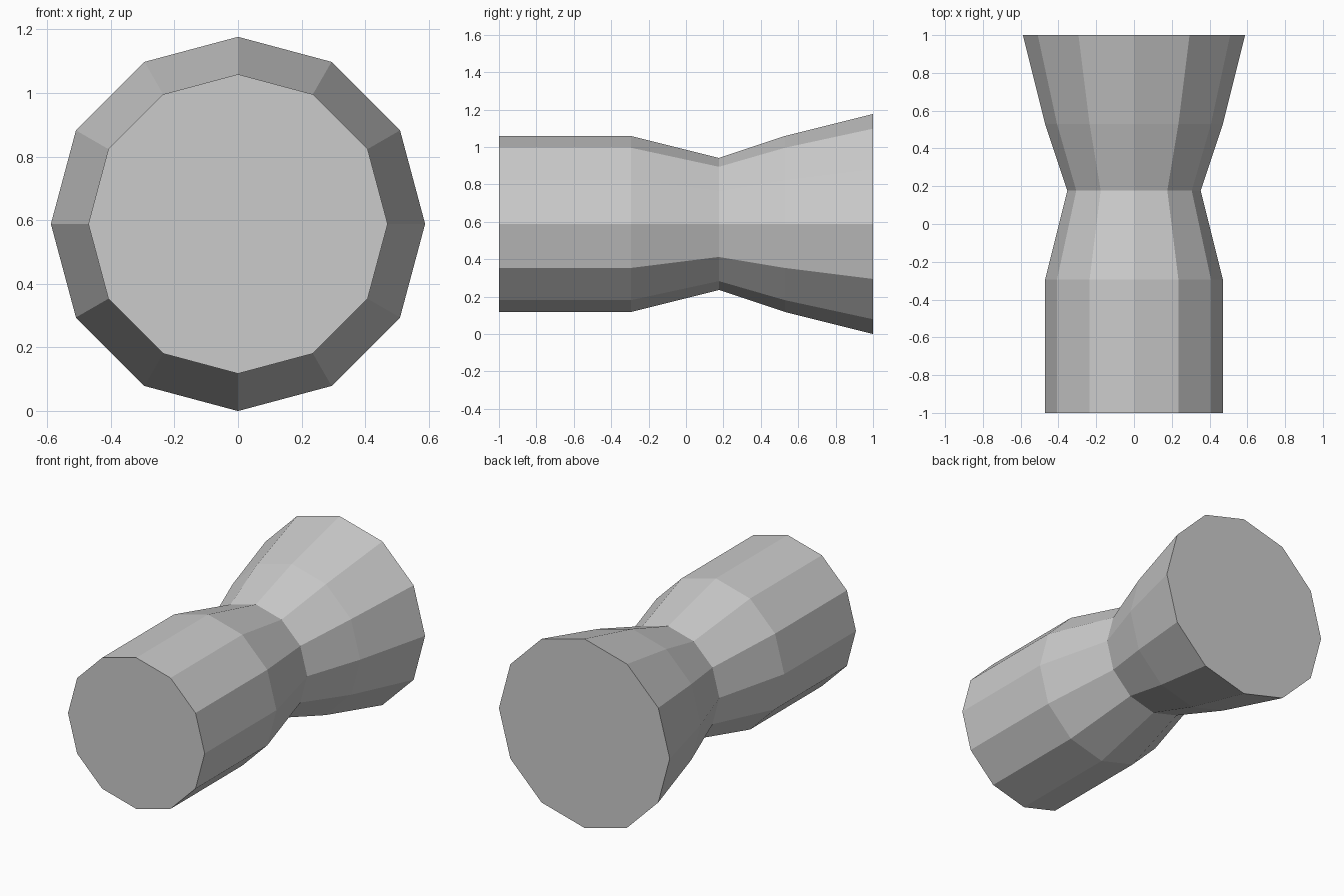
import bpy, bmesh
from math import sin, cos, tau

if "Cube" in bpy.data.objects:
    bpy.data.objects.remove(bpy.data.objects["Cube"])

SIDES = 12
U = 2 / 17                      # model is 17 modules long
# (distance from front, radius) in modules
PROFILE = [(0, 4), (6, 4), (10, 3), (13, 4), (17, 5)]
AXIS_Z = 5 * U

bm = bmesh.new()

# Rings of the turned body along y, a corner pointing straight up
rings = []
for d, r in PROFILE:
    rings.append([bm.verts.new((r * U * sin(tau * i / SIDES), d * U - 1,
                                AXIS_Z + r * U * cos(tau * i / SIDES)))
                  for i in range(SIDES)])

# Side walls
for a, b in zip(rings, rings[1:]):
    for i in range(SIDES):
        j = (i + 1) % SIDES
        bm.faces.new((a[i], a[j], b[j], b[i]))

# End caps
bm.faces.new(rings[0])
bm.faces.new(rings[-1])
bmesh.ops.recalc_face_normals(bm, faces=bm.faces)

mesh = bpy.data.meshes.new("flared_barrel")
bm.to_mesh(mesh)
bm.free()
bpy.context.collection.objects.link(bpy.data.objects.new("flared_barrel", mesh))
